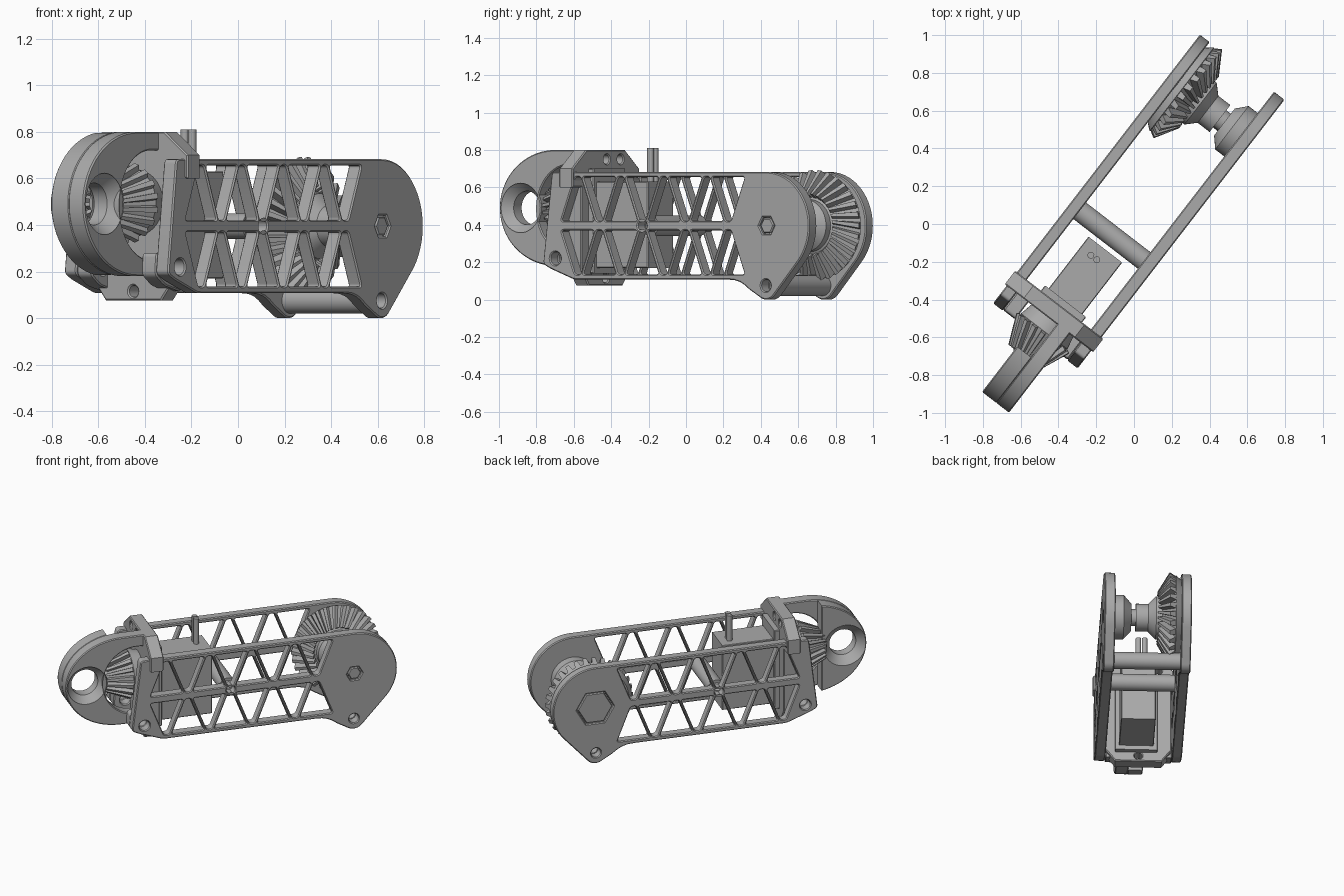
import bpy, bmesh
from math import sin, cos, pi, radians
from mathutils import Matrix, Vector

cube = bpy.data.objects.get("Cube")
if cube:
    bpy.data.objects.remove(cube)

grey = bpy.data.materials.new("plain_grey")
grey.use_nodes = True
GREY = (0.40, 0.40, 0.40, 1)
grey.diffuse_color = GREY
grey.node_tree.nodes["Principled BSDF"].inputs["Base Color"].default_value = GREY

# Local frame: x along the arm, y across it, then turned about z
TURN = Matrix.Rotation(radians(52.4), 4, 'Z')
SIDE = Matrix.Rotation(pi / 2, 4, 'X')                      # profile (x, z), thickness in y
FRONT = Matrix(((0, 0, 1, 0), (1, 0, 0, 0), (0, 1, 0, 0), (0, 0, 0, 1)))  # profile (y, z)
MID = 0.0525                                                # centre between the plates
parts = []


def finish(name, bm, frame=Matrix()):
    bmesh.ops.remove_doubles(bm, verts=bm.verts, dist=1e-5)
    bmesh.ops.transform(bm, matrix=TURN @ frame, verts=bm.verts)
    bmesh.ops.recalc_face_normals(bm, faces=bm.faces)
    mesh = bpy.data.meshes.new(name)
    bm.to_mesh(mesh)
    bm.free()
    mesh.materials.append(grey)
    obj = bpy.data.objects.new(name, mesh)
    bpy.context.collection.objects.link(obj)
    parts.append(obj)


def arc(cx, cy, rx, ry, start, end, n=24):
    angles = [radians(start + (end - start) * i / n) for i in range(n + 1)]
    return [(cx + rx * cos(a), cy + ry * sin(a)) for a in angles]


def circle(cx, cy, r, n=32):
    return arc(cx, cy, r, r, 0, 360, n)[:-1]


def rounded(points, d):
    """Round every corner of a polygon, cutting back by d."""
    out = []
    for i, p in enumerate(points):
        p = Vector(p)
        a, b = Vector(points[i - 1]), Vector(points[(i + 1) % len(points)])
        a = p + (a - p).normalized() * d
        b = p + (b - p).normalized() * d
        for k in range(6):
            t = k / 5
            out.append(tuple(a * (1 - t) ** 2 + p * 2 * t * (1 - t) + b * t * t))
    return out


def prism(name, loops, lo, hi, frame=SIDE, bevel=0.006):
    """Filled outline with holes, thickened from lo to hi."""
    curve = bpy.data.curves.new(name, 'CURVE')
    curve.dimensions, curve.fill_mode = '2D', 'BOTH'
    curve.extrude = (hi - lo) / 2 - bevel
    curve.bevel_depth, curve.bevel_resolution, curve.offset = bevel, 0, -bevel
    for loop in loops:
        s = curve.splines.new('POLY')
        s.points.add(len(loop) - 1)
        for pt, (x, y) in zip(s.points, loop):
            pt.co = (x, y, 0, 1)
        s.use_cyclic_u = True
    tmp = bpy.data.objects.new(name + "_curve", curve)
    bpy.context.collection.objects.link(tmp)
    graph = bpy.context.evaluated_depsgraph_get()
    mesh = bpy.data.meshes.new_from_object(tmp.evaluated_get(graph))
    bm = bmesh.new()
    bm.from_mesh(mesh)
    bpy.data.objects.remove(tmp)
    bpy.data.meshes.remove(mesh)
    axis = Vector((0, 1, 0)) if frame is SIDE else Vector((1, 0, 0))
    finish(name, bm, Matrix.Translation(axis * (lo + hi) / 2) @ frame)


def turned(name, profile, frame, n=48, teeth=None):
    """Revolve (height, radius) points; teeth = count, start, end, height, twist."""
    bm = bmesh.new()
    vs = [bm.verts.new((r, 0, h)) for h, r in profile]
    es = [bm.edges.new(pair) for pair in zip(vs, vs[1:])]
    bmesh.ops.spin(bm, geom=vs + es, cent=(0, 0, 0), axis=(0, 0, 1),
                   angle=2 * pi, steps=n, use_merge=True)
    if teeth:
        count, p0, p1, height, twist = teeth
        p0, p1 = Vector(p0), Vector(p1)
        slope = p1 - p0
        out = Vector((-slope.y, slope.x)).normalized() * height
        if out.y < 0:
            out.negate()
        for i in range(count):
            for v in bmesh.ops.create_cube(bm, size=1)["verts"]:
                far, side, tip = v.co.x > 0, v.co.y * 2, v.co.z > 0
                h, r = (p1 if far else p0) + (out if tip else -out * 0.3)
                a = 2 * pi * i / count + twist * far + side * (0.2 if tip else 0.33) * 2 * pi / count
                v.co = (r * cos(a), r * sin(a), h)
    finish(name, bm, frame)


def across(x, z):
    # Height runs from the left plate toward the right plate (-y)
    return Matrix.Translation((x, 0, z)) @ SIDE


def box(name, x, y, z):
    prism(name, [[(x[0], z[0]), (x[1], z[0]), (x[1], z[1]), (x[0], z[1])]], *y, bevel=0.004)


# Side plates: big round end, lower lug and triangular truss windows
JX, JZ, LX, LZ, NX = 0.72, 0.395, 0.715, 0.075, -0.12
front_edge = rounded([(0.45, 0.107), (-0.58, 0.107), (-0.74, 0.165), (-0.79, 0.19),
                      (-0.73, 0.682), (0.3, 0.682)], 0.02)
front_edge = front_edge[6:-6]
neck = [(0.6, 0.055), (0.57, 0.077), (0.54, 0.093), (0.5, 0.104), (0.45, 0.107)]
plate = (front_edge + arc(JX, JZ, 0.287, 0.287, 90, -41.5, 32)
         + arc(LX, LZ, 0.075, 0.075, -41.5, -120, 12) + neck)
windows = []
PITCH = 0.29
for k in range(8):
    x = NX + PITCH * (k - 3) / 2
    base, tip = (0.42, 0.655) if k % 2 == 0 else (0.655, 0.42)
    x -= 0 if k < 8 else PITCH
    for flip in (1, -1):
        tri = [(x - 0.11, base), (x + 0.11, base), (x + 0.018, tip), (x - 0.018, tip)]
        windows.append(rounded([(px, JZ + flip * (pz - JZ)) for px, pz in tri], 0.015))
holes = [circle(NX, JZ, 0.03), circle(LX, LZ, 0.032), circle(-0.705, 0.22, 0.035)]
foot = rounded([(-0.785, 0.185), (-0.78, 0.28), (-0.65, 0.28), (-0.6, 0.112), (-0.72, 0.14)], 0.02)

for name, lo, hi, inner, hex_r in (("right", -0.23, -0.16, 1, 0.052), ("left", 0.27, 0.335, -1, 0.125)):
    hexagon = circle(JX, JZ, hex_r, 6)
    prism(name + "_side_plate", [plate, hexagon] + holes + windows, lo, hi)
    prism(name + "_hex_end", [circle(JX, JZ, hex_r - 0.006, 6)], lo + 0.004, hi - 0.004)
    f0, f1 = (hi, hi + 0.08) if inner > 0 else (lo - 0.08, lo)
    prism(name + "_front_foot", [foot, circle(-0.705, 0.22, 0.035)], f0, f1)

# Hollow spacer bars between the plates
for name, x, z in (("middle_spacer", NX, JZ), ("lower_spacer", LX, LZ)):
    turned(name, [(-0.27, 0.03), (-0.27, 0.055), (0.16, 0.055), (0.16, 0.03), (-0.27, 0.03)], across(x, z))

# Large bevel gear, its hub and the bearing flange
turned("joint_gear", [(-0.27, 0), (-0.27, 0.25), (-0.235, 0.28), (-0.15, 0.14), (-0.11, 0.14),
                      (-0.06, 0.09), (0.02, 0.09), (0.02, 0.055), (0.05, 0.055)],
       across(JX, JZ), teeth=(30, (-0.225, 0.28), (-0.15, 0.155), 0.035, 0.12))
turned("bearing_flange", [(0.05, 0), (0.05, 0.09), (0.1, 0.145), (0.16, 0.145), (0.16, 0)], across(JX, JZ))

# Pinion in front of the motor mount
turned("pinion_gear", [(-0.67, 0), (-0.67, 0.14), (-0.74, 0.155), (-0.89, 0.085), (-0.93, 0.06), (-0.93, 0)],
       Matrix.Translation((0, 0.03, 0.495)) @ Matrix.Rotation(pi / 2, 4, 'Y'),
       teeth=(18, (-0.74, 0.15), (-0.9, 0.08), 0.03, 0.1))

# Motor mount: cross plate with shoulders hooked over the side plates
half = [(0.17, 0.80), (0.295, 0.70), (0.295, 0.60), (0.215, 0.60), (0.215, 0.16), (0.15, 0.075)]
mount = [(MID + s, z) for s, z in half] + [(MID - s, z) for s, z in reversed(half)]
screws = [circle(MID, 0.115, 0.025), circle(0.06, 0.75, 0.025), circle(0.18, 0.75, 0.025)]
prism("motor_mount", [mount] + screws, -0.67, -0.58, FRONT)

# Motor with flange and cable leads
box("motor_body", (-0.57, -0.2), (-0.075, 0.15), (0.17, 0.63))
box("motor_flange", (-0.59, -0.545), (-0.1, 0.175), (0.14, 0.7))
for i, y in enumerate((0.04, 0.08)):
    turned("cable_lead_%d" % (i + 1), [(0.6, 0), (0.6, 0.018), (0.81, 0.018), (0.81, 0)],
           Matrix.Translation((-0.27, y, 0)), 16)

# Output arm: C-shaped plate around the pinion with a thick bored end
EX, EZ, EA, EB = -0.82, 0.49, 0.375, 0.31
bore = circle(-1.05, EZ, 0.138, 48)
arm = (arc(EX, EZ, EA, EB, 90, 270, 48) + [(-0.6, 0.18), (-0.6, 0.25)]
       + arc(-0.72, 0.485, 0.22, 0.235, 270, 90, 32) + [(-0.6, 0.72), (-0.6, 0.80)])
prism("output_arm", [arm, bore], -0.085, 0)
prism("output_arm_boss", [arc(EX, EZ, EA, EB, 101, 259, 48), bore], -0.004, 0.095)
turned("bore_ring", [(-0.093, 0.14), (-0.04, 0.09), (0.03, 0.09), (0.083, 0.14), (-0.093, 0.14)],
       across(-1.05, EZ))

# Smooth the curved walls, keep the hard edges
bpy.ops.object.select_all(action='DESELECT')
for obj in parts:
    obj.select_set(True)
bpy.context.view_layer.objects.active = parts[0]
bpy.ops.object.shade_smooth_by_angle(angle=radians(30))
